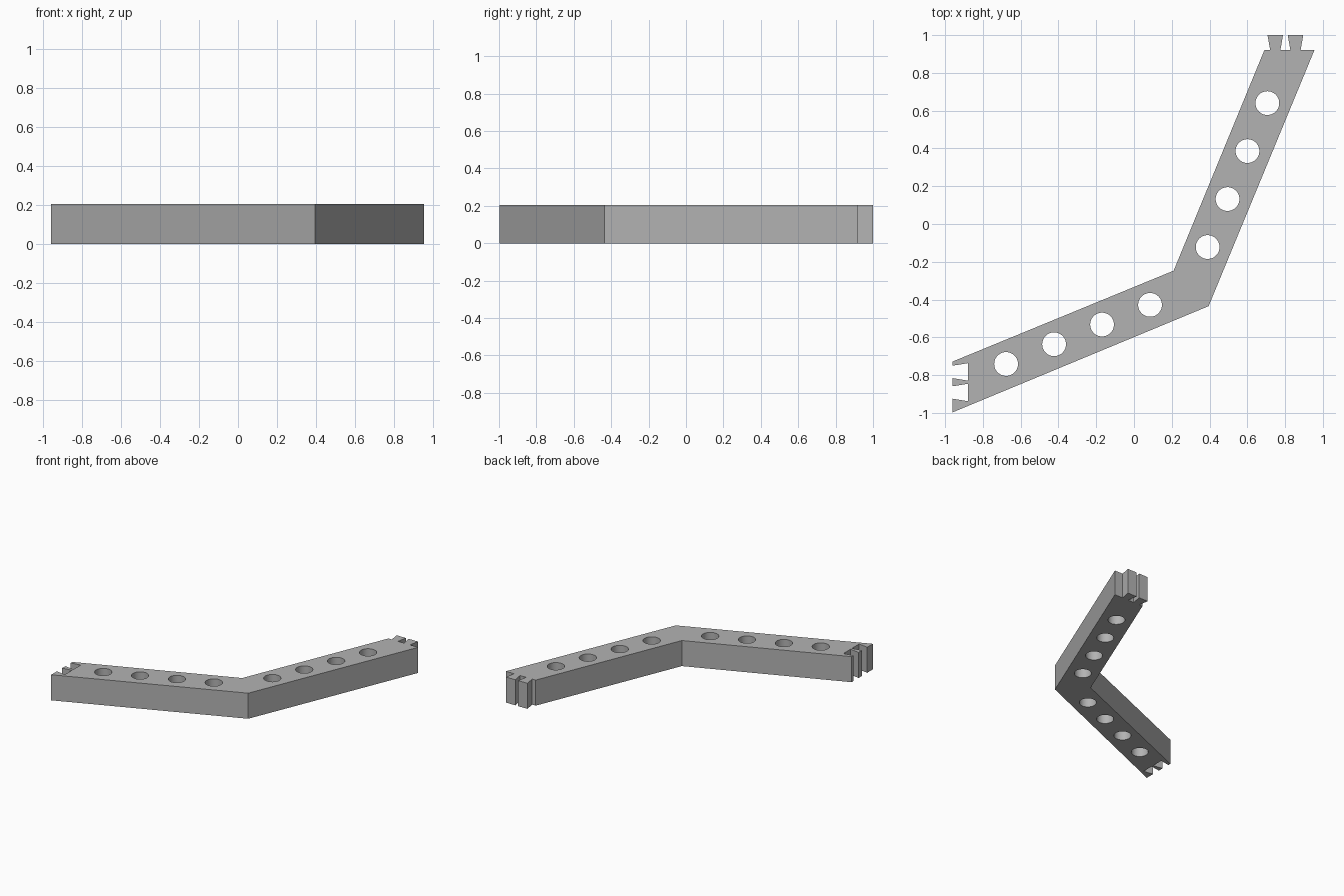
import bpy, bmesh, math
from mathutils import Vector

if "Cube" in bpy.data.objects:
    bpy.data.objects.remove(bpy.data.objects["Cube"], do_unlink=True)

HEIGHT = 0.205
HOLE_RADIUS = 0.063

# Single grey plastic
grey = bpy.data.materials.new("grey plastic")
grey.use_nodes = True
colour = (0.45, 0.45, 0.45, 1)
grey.diffuse_color = colour
grey.node_tree.nodes["Principled BSDF"].inputs["Base Color"].default_value = colour


def dovetail(centre, neck, tip):
    """Offsets along an end edge and the depth flag of one flared joint."""
    return [(centre - neck, 0), (centre - tip, 1), (centre + tip, 1), (centre + neck, 0)]


# Left end: two flared sockets; far end: two matching flared tabs
sockets = [(-0.96 + 0.08 * d, y) for c in (-0.892, -0.783)
           for y, d in dovetail(c, 0.033, 0.046)]
tabs = [(x, 0.92 + 0.08 * d) for c in (0.748, 0.855)
        for x, d in dovetail(c, 0.027, 0.041)]

# Bent outline, counter-clockwise from the outer elbow
outline = ([(0.395, -0.435), (0.955, 0.92)] + tabs[::-1]
           + [(0.69, 0.92), (0.21, -0.247), (-0.96, -0.728)]
           + sockets[::-1] + [(-0.96, -0.997)])

# Four evenly spaced round holes along each arm
holes = []
for start, end in (((-0.677, -0.741), (0.085, -0.428)), ((0.39, -0.122), (0.706, 0.64))):
    holes += [Vector(start).lerp(Vector(end), i / 3) for i in range(4)]

# Extruded profile with the holes left open
profile = bpy.data.curves.new("bent_beam", "CURVE")
profile.dimensions = "2D"
profile.fill_mode = "BOTH"
profile.extrude = HEIGHT / 2


def add_loop(points):
    spline = profile.splines.new("POLY")
    spline.points.add(len(points) - 1)
    for p, (x, y) in zip(spline.points, points):
        p.co = (x, y, 0, 1)
    spline.use_cyclic_u = True


add_loop(outline)
for c in holes:
    add_loop([(c.x + HOLE_RADIUS * math.cos(a), c.y + HOLE_RADIUS * math.sin(a))
              for a in (math.tau * i / 48 for i in range(48))])

beam = bpy.data.objects.new("bent_beam", profile)
bpy.context.collection.objects.link(beam)
bpy.ops.object.select_all(action="DESELECT")
beam.select_set(True)
bpy.context.view_layer.objects.active = beam
bpy.ops.object.convert(target="MESH")
beam = bpy.context.object

# Weld caps to walls and stand the beam on the ground
bm = bmesh.new()
bm.from_mesh(beam.data)
bmesh.ops.remove_doubles(bm, verts=bm.verts, dist=0.0005)
bmesh.ops.translate(bm, verts=bm.verts, vec=(0, 0, HEIGHT / 2))
bmesh.ops.recalc_face_normals(bm, faces=bm.faces)
bm.to_mesh(beam.data)
bm.free()
beam.data.materials.clear()
beam.data.materials.append(grey)
bpy.ops.object.shade_smooth_by_angle(angle=math.radians(30))
